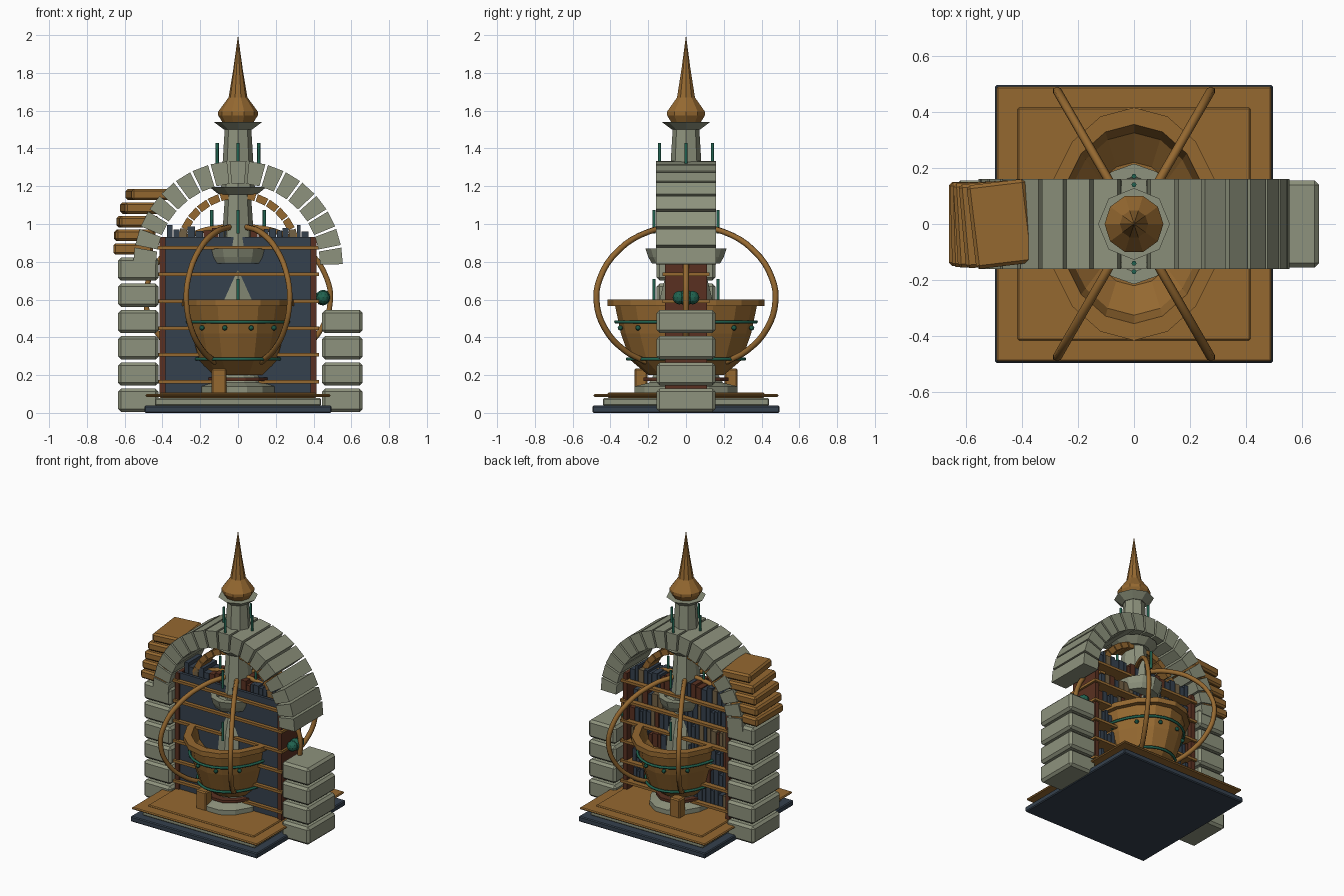
import bpy, bmesh, math, random
from mathutils import Vector

random.seed(4)
if "Cube" in bpy.data.objects:
    bpy.data.objects.remove(bpy.data.objects["Cube"], do_unlink=True)


def material(name, rgb):
    m = bpy.data.materials.new(name)
    m.use_nodes = True
    m.diffuse_color = (*rgb, 1)
    m.node_tree.nodes["Principled BSDF"].inputs["Base Color"].default_value = (*rgb, 1)
    return m


STONE = material("pale stone", (0.27, 0.29, 0.205))
BRONZE = material("bronze", (0.30, 0.14, 0.03))
SLATE = material("dark slate", (0.035, 0.052, 0.075))
RUST = material("rust brown", (0.10, 0.03, 0.015))
GREEN = material("emerald", (0.015, 0.125, 0.08))
SAND = material("dull sand", (0.17, 0.12, 0.06))


def finish(name, bm, mat):
    bmesh.ops.recalc_face_normals(bm, faces=bm.faces)
    me = bpy.data.meshes.new(name)
    bm.to_mesh(me)
    bm.free()
    me.materials.append(mat)
    ob = bpy.data.objects.new(name, me)
    bpy.context.collection.objects.link(ob)
    return ob


def box(name, x, y, z, mat, bevel=0, turn=0):
    """Box from (low, high) ranges, with optional bevel and turn about z."""
    bm = bmesh.new()
    bmesh.ops.create_cube(bm, size=1)
    bmesh.ops.scale(bm, vec=(x[1] - x[0], y[1] - y[0], z[1] - z[0]), verts=bm.verts)
    if bevel:
        bmesh.ops.bevel(bm, geom=bm.edges[:], offset=bevel, segments=1, affect='EDGES')
    ob = finish(name, bm, mat)
    ob.location = [(r[0] + r[1]) / 2 for r in (x, y, z)]
    ob.rotation_euler.z = turn
    return ob


def lathe(name, profile, mat, n=10, sx=1.0):
    """Revolve (radius, z) points; sx squashes the width."""
    bm = bmesh.new()
    rings = []
    for r, z in profile:
        if r == 0:
            rings.append([bm.verts.new((0, 0, z))] * n)
        else:
            angles = [math.tau * i / n for i in range(n)]
            rings.append([bm.verts.new((r * sx * math.cos(a), r * math.sin(a), z)) for a in angles])
    for low, high in zip(rings, rings[1:]):
        for i in range(n):
            j = (i + 1) % n
            corners = list(dict.fromkeys((low[i], low[j], high[j], high[i])))
            if len(corners) > 2:
                bm.faces.new(corners)
    return finish(name, bm, mat)


def tube(name, points, radius, mat, cyclic=False, smooth=True):
    cu = bpy.data.curves.new(name, 'CURVE')
    cu.dimensions = '3D'
    cu.bevel_depth = radius
    cu.bevel_resolution = 1
    cu.resolution_u = 4
    cu.use_fill_caps = True
    if smooth and not cyclic:
        sp = cu.splines.new('BEZIER')
        sp.bezier_points.add(len(points) - 1)
        for bp, p in zip(sp.bezier_points, points):
            bp.co = p
            bp.handle_left_type = bp.handle_right_type = 'AUTO'
    else:
        sp = cu.splines.new('POLY')
        sp.points.add(len(points) - 1)
        for sp_point, p in zip(sp.points, points):
            sp_point.co = (*p, 1)
        sp.use_cyclic_u = cyclic
    cu.materials.append(mat)
    ob = bpy.data.objects.new(name, cu)
    bpy.context.collection.objects.link(ob)
    return ob


def ball(name, loc, r, mat):
    bm = bmesh.new()
    bmesh.ops.create_icosphere(bm, subdivisions=2, radius=r)
    ob = finish(name, bm, mat)
    ob.location = loc
    return ob


def arch(name, count, inner, outer, centre_z, depth, gap, mat):
    """Half circle of separate wedge blocks."""
    step = math.pi / count
    for k in range(count):
        a0, a1 = (k + gap) * step, (k + 1 - gap) * step
        bm = bmesh.new()
        ring = [(inner, a0), (outer, a0), (outer, a1), (inner, a1)]
        front = [bm.verts.new((r * math.cos(a), -depth, centre_z + r * math.sin(a))) for r, a in ring]
        face = bm.faces.new(front)
        ext = bmesh.ops.extrude_face_region(bm, geom=[face])
        moved = [v for v in ext["geom"] if isinstance(v, bmesh.types.BMVert)]
        bmesh.ops.translate(bm, verts=moved, vec=(0, 2 * depth, 0))
        finish(f"{name}_{k}", bm, mat)


# Layered base
for name, half, z, mat in (("base_slab", 0.495, (0, 0.038), SLATE),
                           ("base_step", 0.44, (0.038, 0.078), STONE),
                           ("base_plate", 0.49, (0.085, 0.1), BRONZE),
                           ("base_inset", 0.415, (0.078, 0.108), BRONZE)):
    box(name, (-half, half), (-half, half), z, mat, 0.006)

# Uneven pillars of stone blocks
for name, count, x in (("tall_pillar", 6, (-0.635, -0.42)), ("short_pillar", 4, (0.445, 0.66))):
    for k in range(count):
        z = 0.005 + k * 0.139
        box(f"{name}_block_{k}", x, (-0.155, 0.155), (z, z + 0.123), STONE, 0.016)

# Twisting stack of bronze bricks on the tall pillar
for k in range(5):
    x, z = -0.555 + 0.004 * k * (k + 1), 0.838 + k * 0.072
    box(f"stack_brick_{k}", (x - 0.105, x + 0.105), (-0.15, 0.15), (z, z + 0.06),
        BRONZE, 0.012, 0.03 * k)

# Stone arch and the slim arch within it
arch("arch_stone", 17, 0.435, 0.555, 0.78, 0.16, 0.07, STONE)
arch("inner_arch", 15, 0.29, 0.33, 0.845, 0.06, 0.06, BRONZE)

# Bookcase, closed in front and open behind
box("bookcase_panel", (-0.4, 0.4), (-0.1, -0.08), (0.1, 0.93), SLATE)
for side, x in (("right", -0.4), ("left", 0.4)):
    box(f"bookcase_{side}_side", (x - 0.016, x + 0.016), (-0.11, 0.11), (0.1, 0.93), RUST)
for k in range(6):
    z = 0.165 + k * 0.142
    box(f"shelf_{k}", (-0.43, 0.43), (-0.125, 0.125), (z - 0.009, z + 0.009), BRONZE)
    x = -0.375
    while x < 0.35:
        w = random.uniform(0.022, 0.045)
        top = z + random.uniform(0.085, 0.12)
        mat = random.choice((SLATE, SLATE, SLATE, SAND, RUST))
        box("book", (x, x + w - 0.004), (-0.06, 0.09), (z + 0.009, top), mat)
        x += w

# Oval fountain basin on its pedestal
OVAL = 0.75
lathe("pedestal", [(0, 0.1), (0.28, 0.1), (0.28, 0.14), (0.2, 0.16), (0.17, 0.21), (0, 0.21)],
      STONE, 14, OVAL)
lathe("pedestal_collar", [(0, 0.17), (0.23, 0.17), (0.23, 0.188), (0, 0.188)], RUST, 14, OVAL)
lathe("basin", [(0, 0.2), (0.2, 0.2), (0.295, 0.28), (0.345, 0.42), (0.375, 0.565),
                (0.415, 0.565), (0.415, 0.6), (0.355, 0.6), (0.325, 0.5), (0.22, 0.42), (0, 0.42)],
      BRONZE, 16, OVAL)
for k in range(3):
    a = math.tau * k / 3
    x, y = 0.2 * math.cos(a), 0.275 * math.sin(a)
    box(f"basin_foot_{k}", (x - 0.04, x + 0.04), (y - 0.035, y + 0.035), (0.1, 0.235), BRONZE, 0.008)

# Emerald hoops and studs on the basin
for name, r, z in (("lower_hoop", 0.31, 0.285), ("upper_hoop", 0.372, 0.482)):
    pts = [(r * OVAL * math.cos(math.tau * i / 32), r * math.sin(math.tau * i / 32), z) for i in range(32)]
    tube(name, pts, 0.009, GREEN, cyclic=True)
for k in range(12):
    a = math.tau * (k + 0.5) / 12
    ball(f"basin_stud_{k}", (0.36 * OVAL * math.cos(a), 0.36 * math.sin(a), 0.45), 0.014, GREEN)

# Central column with two small bowls, flared cap and spire
lathe("lower_column", [(0, 0.41), (0.16, 0.41), (0.14, 0.6), (0.09, 0.8), (0, 0.8)], STONE, 8, OVAL)
lathe("middle_bowl", [(0, 0.79), (0.18, 0.79), (0.2, 0.825), (0.215, 0.87), (0.17, 0.87),
                      (0.15, 0.85), (0, 0.85)], STONE, 12, OVAL)
lathe("middle_column", [(0, 0.85), (0.12, 0.85), (0.09, 1.17), (0, 1.17)], STONE, 8, OVAL)
lathe("upper_bowl", [(0, 1.155), (0.1, 1.155), (0.15, 1.195), (0.12, 1.195), (0.1, 1.18), (0, 1.18)],
      STONE, 12)
lathe("upper_column", [(0, 1.18), (0.09, 1.18), (0.07, 1.51), (0, 1.51)], STONE, 8)
lathe("flared_cap", [(0, 1.5), (0.075, 1.5), (0.128, 1.54), (0, 1.54)], STONE, 8)
lathe("spire", [(0, 1.535), (0.08, 1.535), (0.105, 1.575), (0.105, 1.595), (0.05, 1.67),
                (0.025, 1.82), (0, 2)], BRONZE, 10)

# Emerald spouts on each tier
for tier, rx, ry, z0, z1 in (("lower", 0.05, 0.17, 0.58, 0.71), ("middle", 0.14, 0.17, 0.95, 1.075),
                             ("upper", 0.11, 0.14, 1.31, 1.43)):
    for k in range(4):
        a = math.tau * k / 4
        x, y = rx * math.cos(a), ry * math.sin(a)
        tube(f"{tier}_spout_{k}", [(x, y, z0), (x, y, z1)], 0.009, GREEN, smooth=False)

# Six curved arms around the fountain
ARM = ((0.08, 0.985), (0.23, 0.96), (0.42, 0.86), (0.535, 0.71), (0.555, 0.59),
       (0.505, 0.45), (0.38, 0.33), (0.25, 0.27))
for k in range(6):
    a = math.tau * k / 6
    reach = 0.88 if k % 3 == 0 else 0.985
    tube(f"curved_arm_{k}", [(r * reach * math.cos(a), r * reach * math.sin(a), z) for r, z in ARM],
         0.016, BRONZE)

# Emerald cluster above the short pillar
for k in (-1, 0, 1):
    ball("emerald_bead", (0.45, 0.035 * k, 0.61), 0.036 if k else 0.042, GREEN)
